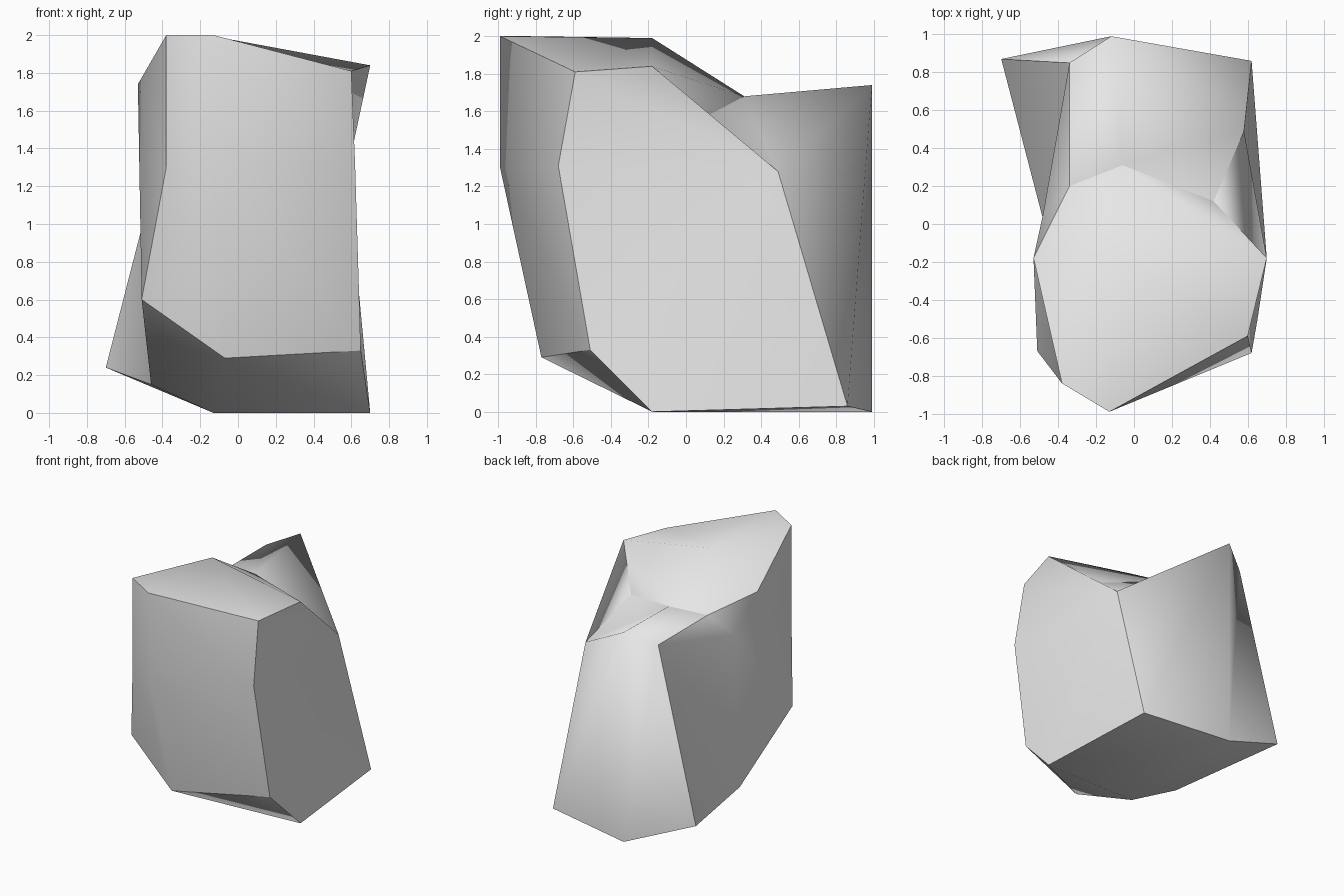
import bpy
import bmesh

default_cube = bpy.data.objects.get("Cube")
if default_cube:
    bpy.data.objects.remove(default_cube, do_unlink=True)

# One stone grey colour for the whole rock
stone = bpy.data.materials.new("stone_grey")
stone.use_nodes = True
grey = (0.8, 0.8, 0.8, 1)
stone.diffuse_color = grey
stone.node_tree.nodes["Principled BSDF"].inputs["Base Color"].default_value = grey

# Corners of the boulder
corners = {
    # top slab
    "crown": (-.11, -.18, 1.99),
    "brow": (-.13, -.99, 2),
    "brow_left": (-.38, -.84, 2),
    "brow_right": (.60, -.59, 1.81),
    "shoulder_left": (-.53, -.18, 1.74),
    "shoulder_right": (.70, -.18, 1.84),
    "ledge_left": (-.34, .20, 1.64),
    "ledge_middle": (-.06, .31, 1.68),
    "ledge_right": (.42, .12, 1.58),
    # front bulge
    "chest": (-.13, -.99, 1.3),
    "chest_left": (-.38, -.84, 1.3),
    "chest_right": (.62, -.68, 1.31),
    "chin": (-.07, -.77, .29),
    "chin_left": (-.51, -.67, .6),
    "chin_right": (.65, -.51, .33),
    # back spur
    "spur": (-.12, .99, 1.74),
    "spur_left": (-.34, .85, 1.64),
    "spur_right": (.58, .49, 1.28),
    # swelling in the middle of the -x side
    "rib_left": (-.48, .05, 1.46),
    # base
    "base": (-.13, -.18, 0),
    "base_right": (.70, -.18, 0),
    "base_left": (-.46, -.05, .15),
    "heel": (-.12, .99, 0),
    "heel_left": (-.70, .87, .24),
    "heel_right": (.62, .86, .03),
}


def fan(hub, rim, closed=False):
    """Triangles from one corner to each step along a rim."""
    rim = rim.split()
    if closed:
        rim.append(rim[0])
    return [(hub, a, b) for a, b in zip(rim, rim[1:])]


def patch(*faces):
    return [face.split() for face in faces]


# Each chiselled side shades smoothly inside and breaks sharply at its border
sides = [
    # top
    fan("crown", "brow brow_left shoulder_left ledge_left ledge_middle "
        "shoulder_right brow_right", closed=True)
    + patch("shoulder_right ledge_middle ledge_right"),
    # front
    patch("brow brow_left chest_left chest",
          "chest_left chin_left chin chest",
          "brow chest chest_right brow_right",
          "chest chin chin_right chest_right"),
    # flat cut on the +x side
    fan("spur_right", "ledge_right shoulder_right brow_right chest_right "
        "chin_right base_right heel_right"),
    # cut on the -x side
    fan("shoulder_left", "brow_left chest_left chin_left rib_left ledge_left")
    + patch("rib_left chin_left base_left",
            "rib_left base_left spur_left",
            "rib_left spur_left ledge_left",
            "base_left heel_left spur_left"),
    # step behind the top slab, running over into the back
    patch("spur_left ledge_left ledge_middle",
          "spur_left ledge_middle spur",
          "ledge_middle ledge_right spur_right",
          "ledge_middle spur_right spur",
          "spur_left spur heel", "spur_left heel heel_left",
          "spur_right spur heel_right", "heel_right spur heel"),
    # underside
    fan("base", "chin_left chin base_right heel heel_left base_left",
        closed=True)
    + patch("chin chin_right base_right", "base_right heel_right heel"),
]

bm = bmesh.new()
verts = {name: bm.verts.new(co) for name, co in corners.items()}
side_of = {}
for number, faces in enumerate(sides):
    for names in faces:
        face = bm.faces.new([verts[n] for n in names])
        face.smooth = True
        side_of[face] = number
bmesh.ops.recalc_face_normals(bm, faces=bm.faces)
for edge in bm.edges:
    edge.smooth = len({side_of[f] for f in edge.link_faces}) == 1

mesh = bpy.data.meshes.new("rock")
bm.to_mesh(mesh)
bm.free()
mesh.materials.append(stone)
rock = bpy.data.objects.new("rock", mesh)
bpy.context.collection.objects.link(rock)
